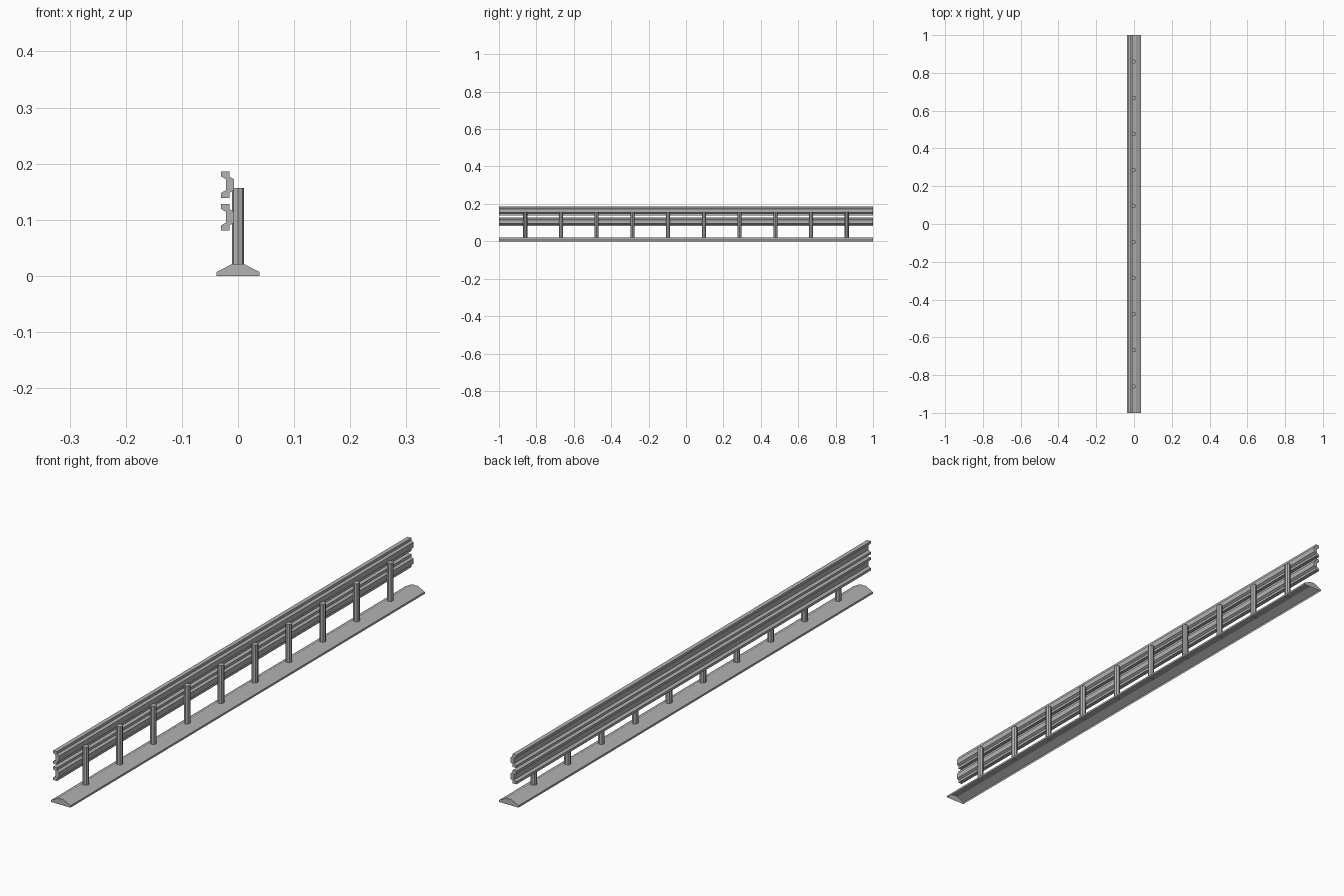
import bpy
import bmesh

cube = bpy.data.objects.get("Cube")
if cube:
    bpy.data.objects.remove(cube)

HALF = 1.0          # half the barrier length
POSTS = 10
SPACING = 0.191

steel = bpy.data.materials.new("grey_steel")
steel.use_nodes = True
grey = (0.45, 0.45, 0.45, 1)
steel.diffuse_color = grey
steel.node_tree.nodes["Principled BSDF"].inputs["Base Color"].default_value = grey


def add_object(name, bm):
    mesh = bpy.data.meshes.new(name)
    bm.to_mesh(mesh)
    bm.free()
    mesh.materials.append(steel)
    obj = bpy.data.objects.new(name, mesh)
    bpy.context.collection.objects.link(obj)
    return obj


def extrude_profile(name, points, open_bottom=False):
    """Sweep an x-z outline along the whole length in y."""
    bm = bmesh.new()
    face = bm.faces.new([bm.verts.new((x, -HALF, z)) for x, z in points])
    result = bmesh.ops.extrude_face_region(bm, geom=[face], use_keep_orig=True)
    moved = [v for v in result["geom"] if isinstance(v, bmesh.types.BMVert)]
    bmesh.ops.translate(bm, verts=moved, vec=(0, 2 * HALF, 0))
    bmesh.ops.recalc_face_normals(bm, faces=bm.faces)
    if open_bottom:
        under = [f for f in bm.faces if f.normal.z < -0.9]
        bmesh.ops.delete(bm, geom=under, context="FACES_ONLY")
    return add_object(name, bm)


# Sloped footing, open underneath
right_side = [(0.038, 0), (0.038, 0.007), (0.011, 0.021)]
footing = right_side + [(-x, z) for x, z in reversed(right_side)]
extrude_profile("footing", footing, open_bottom=True)

# Two corrugated rails: the outline is symmetric about the rail's middle
outer = [(-0.007, 0.0095), (-0.015, 0.0145), (-0.015, 0.0235),
         (-0.030, 0.0235), (-0.030, 0.0145), (-0.021, 0.0095)]
for name, middle in (("upper_rail", 0.1625), ("lower_rail", 0.1045)):
    top = [(x, middle + z) for x, z in outer]
    bottom = [(x, middle - z) for x, z in reversed(outer)]
    extrude_profile(name, top + bottom)

# Row of octagonal posts
POST_BOTTOM, POST_TOP = 0.02, 0.157
for i in range(POSTS):
    bm = bmesh.new()
    bmesh.ops.create_cone(bm, cap_ends=True, segments=8, radius1=0.011,
                          radius2=0.011, depth=POST_TOP - POST_BOTTOM)
    post = add_object(f"post_{i + 1}", bm)
    post.location = (0, (i - (POSTS - 1) / 2) * SPACING,
                     (POST_TOP + POST_BOTTOM) / 2)
